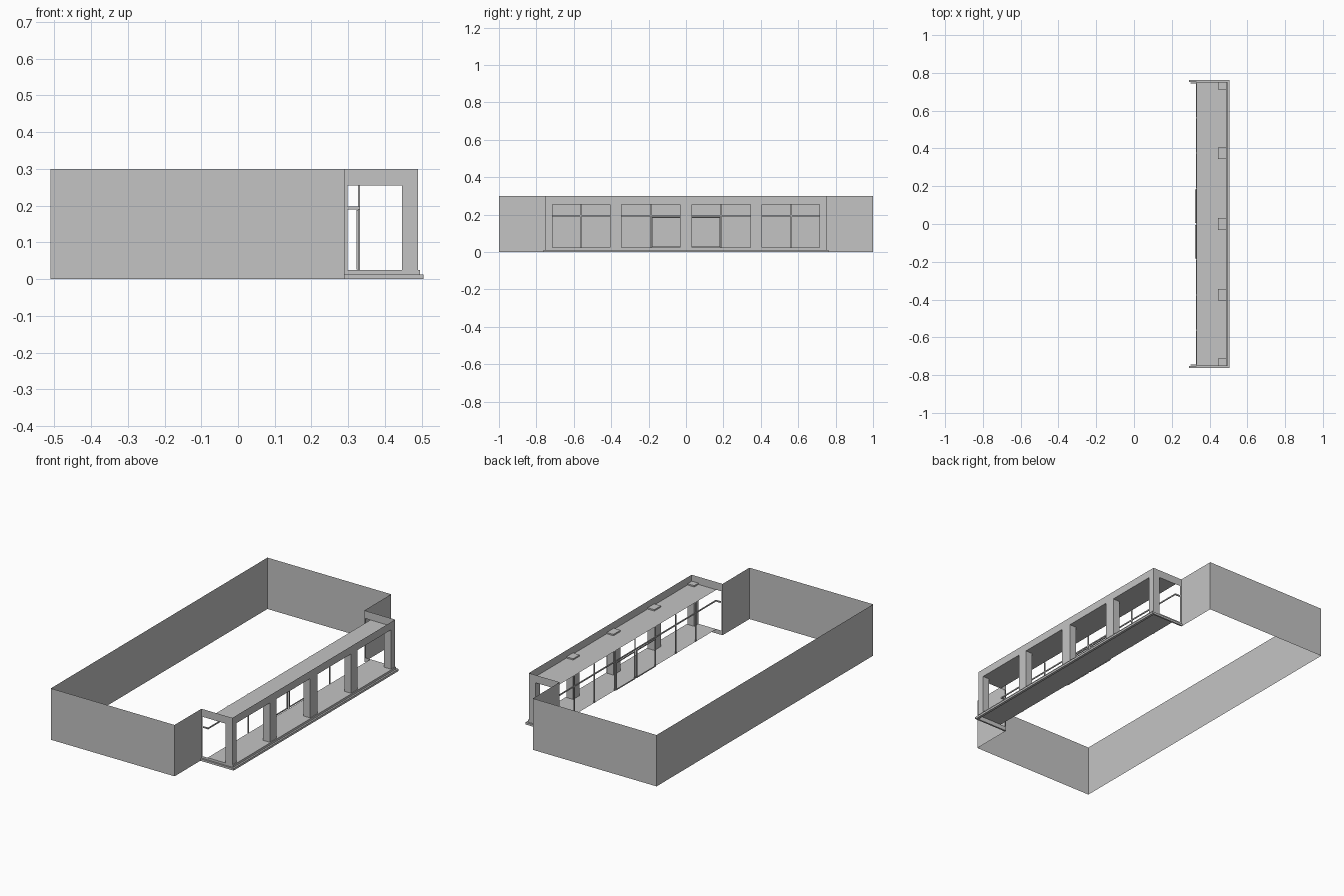
import bpy
import bmesh

if "Cube" in bpy.data.objects:
    bpy.data.objects.remove(bpy.data.objects["Cube"], do_unlink=True)

grey = bpy.data.materials.new("plain_grey")
grey.use_nodes = True
colour = (0.55, 0.55, 0.55, 1)
grey.diffuse_color = colour
grey.node_tree.nodes["Principled BSDF"].inputs["Base Color"].default_value = colour


def finish(name, bm):
    mesh = bpy.data.meshes.new(name)
    bm.to_mesh(mesh)
    bm.free()
    mesh.materials.append(grey)
    obj = bpy.data.objects.new(name, mesh)
    bpy.context.collection.objects.link(obj)
    return obj


def box(name, xs, ys, zs):
    bm = bmesh.new()
    bmesh.ops.create_cube(bm, size=1)
    for v in bm.verts:
        v.co = [r[0] if c < 0 else r[1] for c, r in zip(v.co, (xs, ys, zs))]
    return finish(name, bm)


def sheet(name, us, vs, place, hole=lambda i, j: False):
    """Thin sheet over a grid of lines, leaving out the cells that are holes."""
    bm = bmesh.new()
    grid = [[bm.verts.new(place(u, v)) for v in vs] for u in us]
    for i in range(len(us) - 1):
        for j in range(len(vs) - 1):
            if not hole(i, j):
                bm.faces.new((grid[i][j], grid[i + 1][j],
                              grid[i + 1][j + 1], grid[i][j + 1]))
    return finish(name, bm)


TOP, FLOOR, CEILING = 0.3, 0.025, 0.255
BACK, FRONT, GLASS = 0.29, 0.49, 0.33
HALF = 0.752
levels = [0, FLOOR, CEILING, TOP]

# Main perimeter walls, open where the porch joins
bm = bmesh.new()
path = [(BACK, -HALF), (BACK, -1), (-0.51, -1), (-0.51, 1), (BACK, 1), (BACK, HALF)]
columns = [[bm.verts.new((x, y, z)) for z in (0, TOP)] for x, y in path]
for a, b in zip(columns, columns[1:]):
    bm.faces.new((a[0], a[1], b[1], b[0]))
bmesh.ops.recalc_face_normals(bm, faces=bm.faces[:])
finish("perimeter_walls", bm)

# Porch front with four large openings
pillars = [(-HALF, -0.713), (-0.405, -0.345), (-0.033, 0.033), (0.345, 0.405), (0.713, HALF)]
sheet("porch_front", [y for p in pillars for y in p], levels,
      lambda y, z: (FRONT, y, z), lambda i, j: i % 2 == 1 and j == 1)

# Porch ends, each with one opening
for side, label in ((-1, "right"), (1, "left")):
    sheet(label + "_porch_end", [BACK, 0.298, 0.448, FRONT], levels,
          lambda x, z: (x, side * HALF, z), lambda i, j: i == 1 and j == 1)
    inner, outer = sorted((side * HALF, side * 0.762))
    box(label + "_lower_step", (BACK, 0.505), (inner, outer), (0, 0.012))

# Pillars, floor, ceiling and front steps
for n, span in enumerate(pillars):
    box(f"pillar_{n + 1}", (0.446, FRONT - 0.001), span, (FLOOR, CEILING + 0.008))
for name, z in (("porch_floor", FLOOR), ("porch_ceiling", CEILING)):
    sheet(name, [GLASS, FRONT], [-HALF, HALF], lambda x, y: (x, y, z))
box("front_lower_step", (FRONT, 0.505), (-HALF, HALF), (0, 0.012))
box("front_upper_step", (FRONT, 0.495), (-HALF, HALF), (0.012, FLOOR))

# Window frame: transom, its end returns and evenly spaced mullions
box("transom", (GLASS - 0.003, GLASS + 0.002), (-0.75, 0.75), (0.19, 0.197))
for side, label in ((-1, "right"), (1, "left")):
    ys = sorted((side * 0.743, side * 0.75))
    box(label + "_transom_return", (0.298, GLASS), ys, (0.19, 0.197))
for n in range(-3, 4):
    y = n * 0.1875
    box(f"mullion_{n + 4}", (GLASS - 0.003, GLASS + 0.002),
        (y - 0.003, y + 0.003), (FLOOR, CEILING))

# Pair of slim door frames
for side, label in ((-1, "right"), (1, "left")):
    bm_lines = [side * a for a in (0.006, 0.011, 0.178, 0.183)]
    door = sheet(label + "_door_frame", bm_lines, [0.026, 0.031, 0.183, 0.188],
                 lambda y, z: (0.325, y, z), lambda i, j: i == 1 and j == 1)
    thick = door.modifiers.new("thickness", "SOLIDIFY")
    thick.thickness = 0.005
    thick.offset = 0
